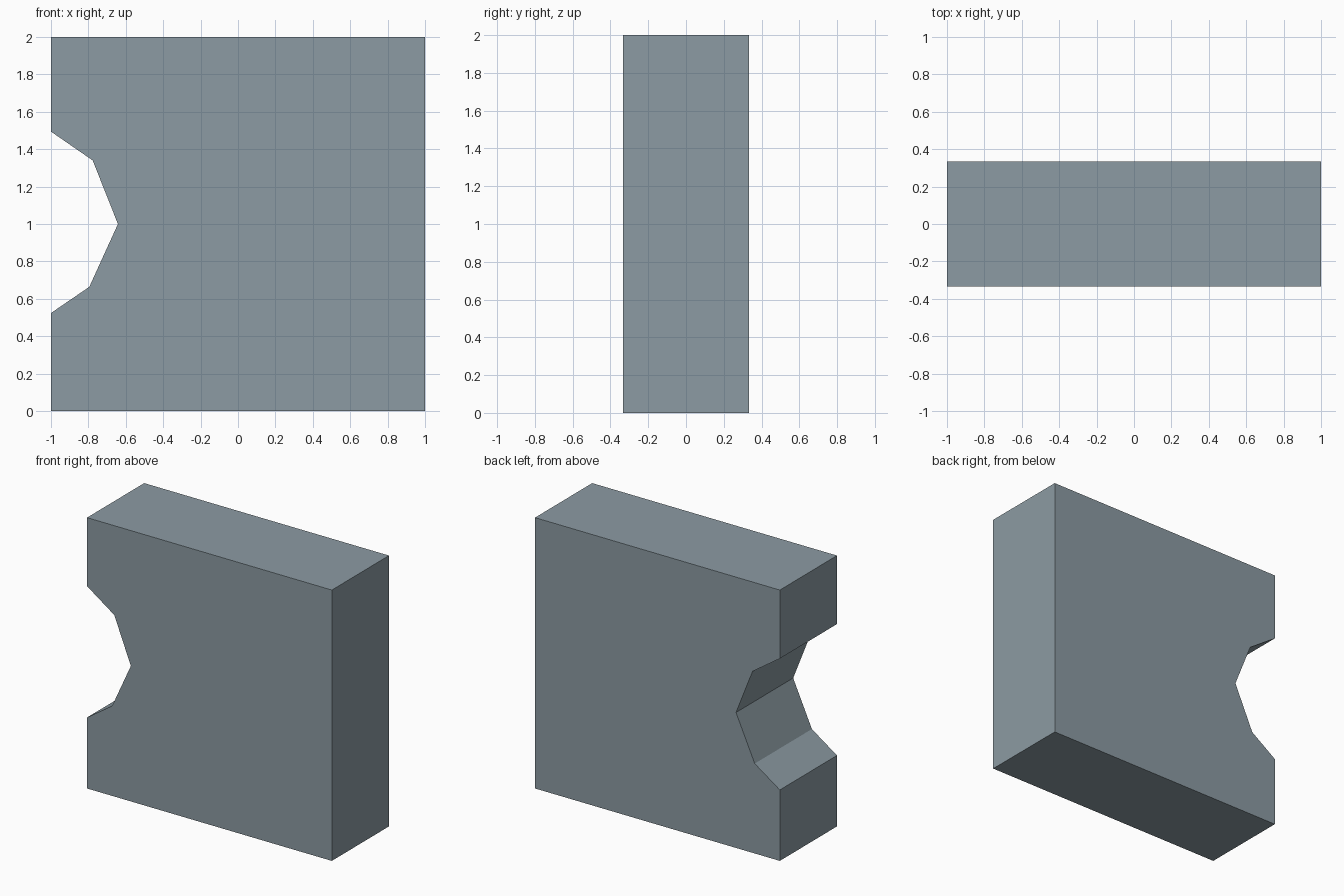
import bpy
import bmesh

if "Cube" in bpy.data.objects:
    bpy.data.objects.remove(bpy.data.objects["Cube"])

DEPTH = 0.667

# Flat blue-grey surface
grey = bpy.data.materials.new("blue grey")
grey.diffuse_color = (0.262, 0.328, 0.366, 1.0)
grey.use_nodes = True
grey.node_tree.nodes["Principled BSDF"].inputs["Base Color"].default_value = grey.diffuse_color

# Square front outline with a faceted notch in the left edge (x, z)
outline = [
    (-1, 0), (1, 0), (1, 2), (-1, 2),
    (-1, 1.494), (-0.777, 1.34), (-0.642, 1.0), (-0.795, 0.664), (-1, 0.524),
]

# Extrude the outline from front to back
bm = bmesh.new()
front = bm.faces.new([bm.verts.new((x, -DEPTH / 2, z)) for x, z in outline])
extruded = bmesh.ops.extrude_face_region(bm, geom=[front], use_keep_orig=True)
back_verts = [g for g in extruded["geom"] if isinstance(g, bmesh.types.BMVert)]
bmesh.ops.translate(bm, verts=back_verts, vec=(0, DEPTH, 0))
bmesh.ops.recalc_face_normals(bm, faces=bm.faces)

mesh = bpy.data.meshes.new("notched_block")
bm.to_mesh(mesh)
bm.free()
mesh.materials.append(grey)
block = bpy.data.objects.new("notched_block", mesh)
bpy.context.collection.objects.link(block)
